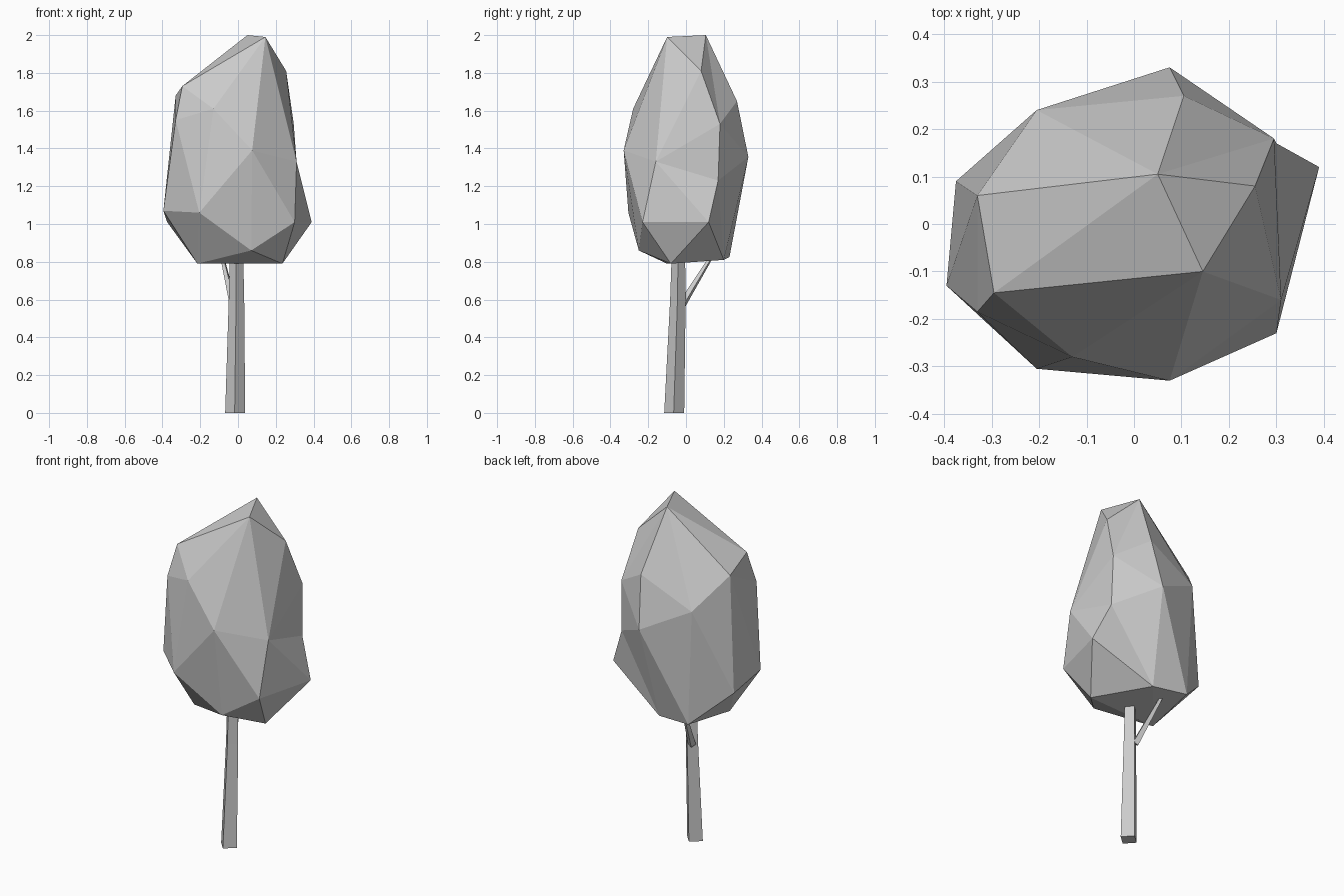
import bpy, bmesh, math
from mathutils import Vector

if "Cube" in bpy.data.objects:
    bpy.data.objects.remove(bpy.data.objects["Cube"])


def finish(name, bm):
    bmesh.ops.recalc_face_normals(bm, faces=bm.faces)
    mesh = bpy.data.meshes.new(name)
    bm.to_mesh(mesh)
    bm.free()
    obj = bpy.data.objects.new(name, mesh)
    bpy.context.collection.objects.link(obj)
    return obj


def limb(name, rings, turn, tilt=None):
    """Four-sided tapering limb through (centre, radius) rings."""
    bm = bmesh.new()
    axis = Vector(tilt or (0, 0, 1)).normalized()
    u = Vector((1, 0, 0))
    u = (u - axis * u.dot(axis)).normalized()
    v = axis.cross(u)
    loops = []
    for centre, r in rings:
        loop = []
        for i in range(4):
            a = turn + i * math.pi / 2
            loop.append(bm.verts.new(Vector(centre) + r * (u * math.cos(a) + v * math.sin(a))))
        loops.append(loop)
    for lo, hi in zip(loops, loops[1:]):
        for i in range(4):
            j = (i + 1) % 4
            bm.faces.new((lo[i], lo[j], hi[j], hi[i]))
    bm.faces.new(loops[0][::-1])
    bm.faces.new(loops[-1])
    return finish(name, bm)


# Crown: faceted hull of a few points
points = [
    (0.05, 0.105, 2.0), (0.145, -0.10, 1.99), (0.255, 0.08, 1.81),
    (-0.295, -0.145, 1.73), (-0.33, 0.06, 1.68), (0.105, 0.27, 1.65),
    (-0.13, -0.28, 1.61), (-0.33, -0.185, 1.55), (-0.205, 0.24, 1.50),
    (0.075, -0.33, 1.39), (0.075, 0.33, 1.355),
    (-0.395, -0.13, 1.07), (-0.205, -0.305, 1.06), (-0.375, 0.09, 1.01),
    (0.30, -0.23, 1.01), (0.39, 0.12, 1.01),
    (0.07, -0.25, 0.86), (-0.175, 0.23, 0.825), (0.035, 0.20, 0.81),
    (0.235, -0.08, 0.79), (-0.215, -0.10, 0.79),
]
# Right side is slightly hollow: hull it bulged, then pull it back in
hollow = [
    ((0.325, -0.16, 1.33), (0.31, -0.16, 1.33)),
    ((0.34, 0.21, 1.53), (0.295, 0.18, 1.53)),
    ((0.38, 0.19, 1.22), (0.30, 0.17, 1.23)),
]
bm = bmesh.new()
for p in points:
    bm.verts.new(p)
pulled = [(bm.verts.new(bulge), final) for bulge, final in hollow]
bmesh.ops.convex_hull(bm, input=bm.verts[:])
for vert, final in pulled:
    vert.co = final
bmesh.ops.delete(bm, geom=[v for v in bm.verts if not v.link_faces], context='VERTS')
finish("crown", bm)

# Trunk: leaning square post, corner towards the front
limb("trunk", [((-0.015, -0.0625, 0), 0.053),
               ((-0.008, -0.043, 0.6), 0.041),
               ((-0.008, -0.039, 0.95), 0.033)], math.radians(-3))

# Side branch rising backwards into the crown
limb("branch", [((-0.025, -0.02, 0.575), 0.022),
                ((-0.078, 0.118, 0.80), 0.012),
                ((-0.095, 0.165, 0.88), 0.009)], math.radians(20), (-0.053, 0.138, 0.225))
